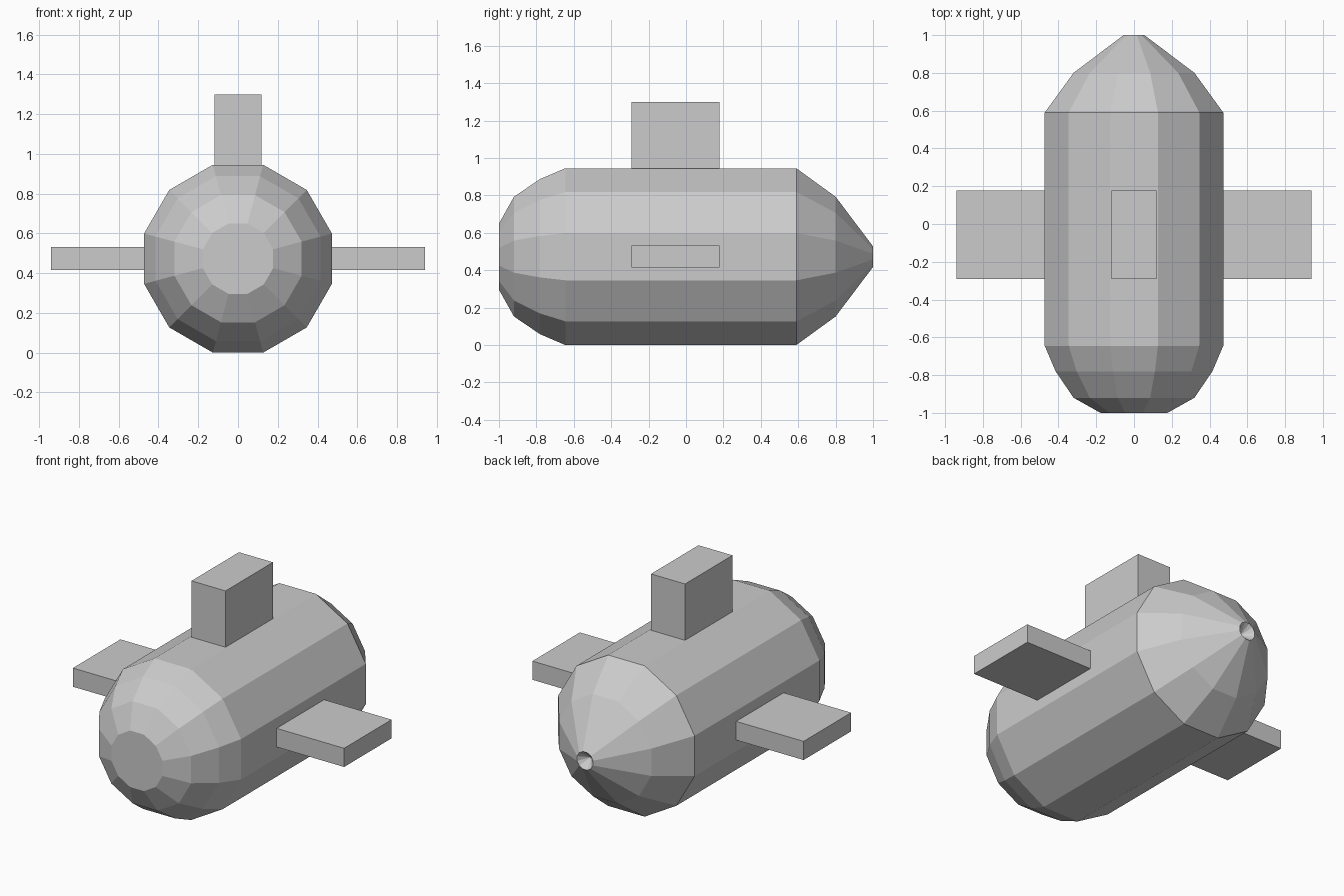
import bpy, bmesh
from math import pi, cos, sin

if "Cube" in bpy.data.objects:
    bpy.data.objects.remove(bpy.data.objects["Cube"])

SIDES = 12
CENTRE_Z = 0.4725


def add_object(name, bm):
    bmesh.ops.recalc_face_normals(bm, faces=bm.faces[:])
    mesh = bpy.data.meshes.new(name)
    bm.to_mesh(mesh)
    bm.free()
    obj = bpy.data.objects.new(name, mesh)
    bpy.context.collection.objects.link(obj)
    return obj


def lathe_y(name, profile, tip_y):
    """12-sided hull along y; profile holds (y, half width across flats)."""
    bm = bmesh.new()
    rings = []
    for y, apothem in profile:
        r = apothem / cos(pi / SIDES)
        angles = [2 * pi * (i + 0.5) / SIDES for i in range(SIDES)]
        rings.append([bm.verts.new((r * cos(a), y, CENTRE_Z + r * sin(a))) for a in angles])
    for a, b in zip(rings, rings[1:]):
        for i in range(SIDES):
            j = (i + 1) % SIDES
            bm.faces.new((a[i], a[j], b[j], b[i]))
    # flat nose cap and sunken conical tail hole
    bm.faces.new(rings[0])
    tip = bm.verts.new((0, tip_y, CENTRE_Z))
    last = rings[-1]
    for i in range(SIDES):
        bm.faces.new((last[i], last[(i + 1) % SIDES], tip))
    return add_object(name, bm)


def box(name, x, y, z):
    """Box spanning the given (low, high) ranges."""
    bm = bmesh.new()
    bmesh.ops.create_cube(bm, size=1)
    for v in bm.verts:
        v.co = [sum(r) / 2 + c * (r[1] - r[0]) for c, r in zip(v.co, (x, y, z))]
    return add_object(name, bm)


# Hull: rounded nose, straight middle, pointed tail
lathe_y("hull", [(-1, 0.177), (-0.92, 0.32), (-0.78, 0.415), (-0.645, 0.4725),
                 (0.59, 0.4725), (0.80, 0.32), (1, 0.055)], tip_y=0.94)

# Tower on top
FIN_Y = (-0.292, 0.178)
box("tower", (-0.118, 0.118), FIN_Y, (0.945, 1.298))

# Side fins, mirrored across the hull
fins = box("side_fins", (0.4725, 0.94), FIN_Y, (0.415, 0.532))
fins.modifiers.new("mirror", 'MIRROR').use_axis = (True, False, False)
